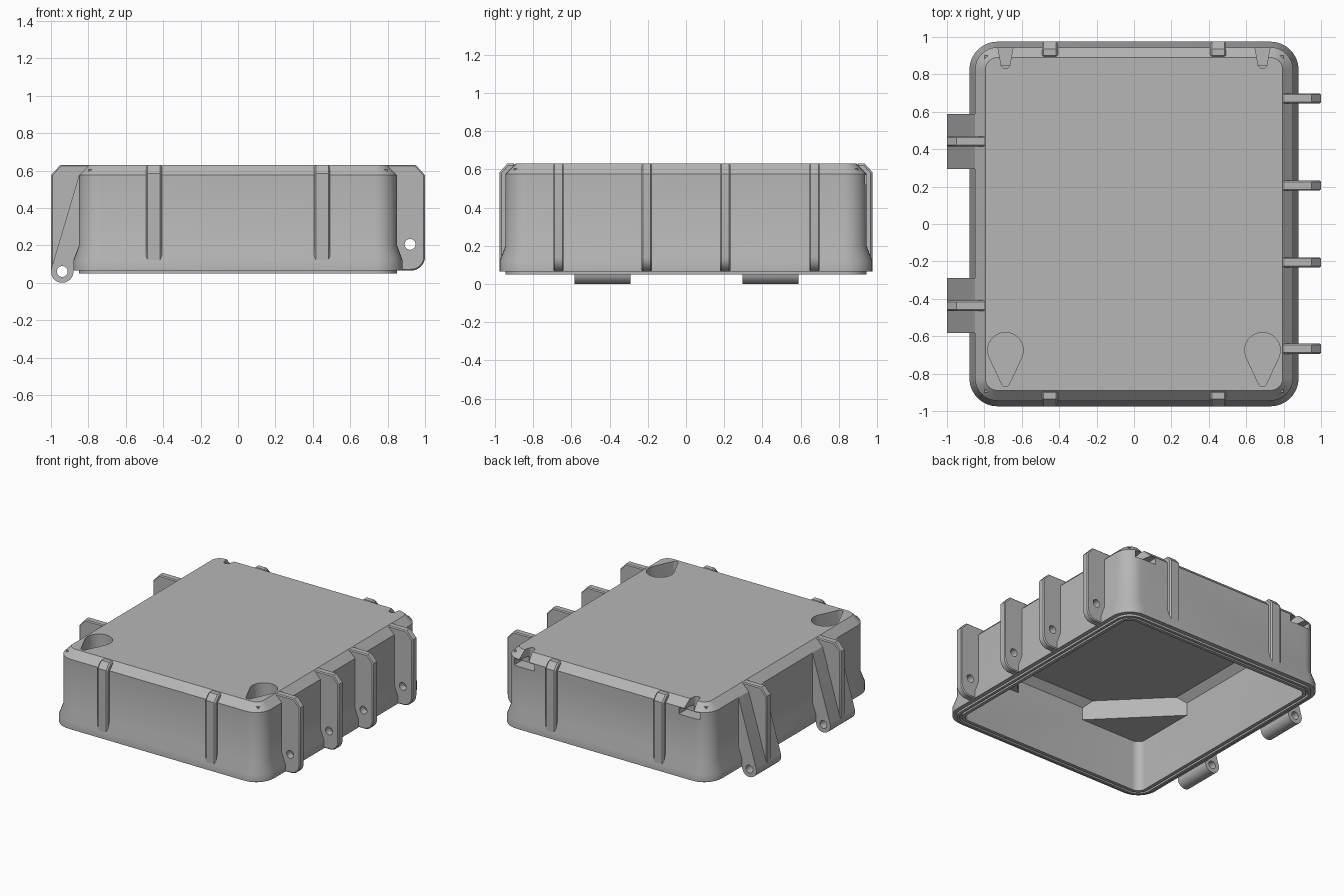
import bpy, bmesh
from math import sin, cos, radians

cube = bpy.data.objects.get("Cube")
if cube:
    bpy.data.objects.remove(cube, do_unlink=True)

grey = bpy.data.materials.new("Plastic grey")
grey.use_nodes = True
colour = (0.47, 0.47, 0.47, 1)
grey.diffuse_color = colour
grey.node_tree.nodes["Principled BSDF"].inputs["Base Color"].default_value = colour


def activate(ob):
    bpy.ops.object.select_all(action="DESELECT")
    ob.select_set(True)
    bpy.context.view_layer.objects.active = ob


def loft(name, rings):
    """Skin a stack of matching closed loops and cap both ends."""
    bm = bmesh.new()
    loops = [[bm.verts.new(p) for p in ring] for ring in rings]
    for a, b in zip(loops, loops[1:]):
        for i in range(len(a)):
            j = (i + 1) % len(a)
            bm.faces.new((a[i], a[j], b[j], b[i]))
    bm.faces.new(loops[0])
    bm.faces.new(loops[-1])
    bmesh.ops.recalc_face_normals(bm, faces=bm.faces)
    me = bpy.data.meshes.new(name)
    bm.to_mesh(me)
    bm.free()
    me.materials.append(grey)
    ob = bpy.data.objects.new(name, me)
    bpy.context.collection.objects.link(ob)
    return ob


def prism(name, points, axis, lo, hi):
    """Extrude a 2D profile along one axis."""
    place = {"x": lambda p, t: (t, *p),
             "y": lambda p, t: (p[0], t, p[1]),
             "z": lambda p, t: (*p, t)}[axis]
    return loft(name, [[place(p, t) for p in points] for t in (lo, hi)])


def arc(cx, cy, r, start, end, n=12):
    angles = [radians(start + (end - start) * i / n) for i in range(n + 1)]
    return [(cx + r * cos(a), cy + r * sin(a)) for a in angles]


def boolean(ob, tool, operation="DIFFERENCE"):
    mod = ob.modifiers.new("Boolean", "BOOLEAN")
    mod.operation = operation
    mod.solver = "EXACT"
    mod.object = tool
    activate(ob)
    bpy.ops.object.modifier_apply(modifier=mod.name)
    bpy.data.objects.remove(tool, do_unlink=True)


def soften(ob, width):
    mod = ob.modifiers.new("Bevel", "BEVEL")
    mod.width = width
    mod.segments = 1
    mod.limit_method = "ANGLE"
    mod.angle_limit = radians(60)
    activate(ob)
    bpy.ops.object.modifier_apply(modifier=mod.name)


def smooth(ob):
    activate(ob)
    bpy.ops.object.shade_smooth_by_angle(angle=radians(30))


def rounded_loop(inset, z):
    hx, hy, r = 0.85 - inset, 0.945 - inset, max(0.12 - inset, 0.04)
    loop = []
    for k, (sx, sy) in enumerate([(1, 1), (-1, 1), (-1, -1), (1, -1)]):
        loop += arc(sx * (hx - r), sy * (hy - r), r, 90 * k, 90 * k + 90, 8)
    return [(x, y, z) for x, y in loop]


# Hollow shell: roof, chamfer, wall, flared skirt, grooved rim, cavity
shell = loft("case_shell", [rounded_loop(d, z) for d, z in [
    (0.055, 0.63), (0, 0.575), (0, 0.2), (-0.03, 0.12), (-0.03, 0.065),
    (0, 0.065), (0, 0.05), (0.02, 0.05), (0.02, 0.07), (0.035, 0.07),
    (0.035, 0.05), (0.06, 0.05), (0.06, 0.53), (0.11, 0.58)]])

# Corner bosses inside the roof, which hold the mounting pockets
for sx in (-1, 1):
    for sy in (-1, 1):
        tri = [(sx * 0.8, sy * 0.9), (sx * 0.27, sy * 0.9), (sx * 0.8, sy * 0.37)]
        boolean(shell, prism("boss", tri, "z", 0.435, 0.605), "UNION")

# Mounting pockets: teardrops at the front, T slots at the back
for sx in (-1, 1):
    cx = sx * 0.687
    drop = arc(cx, -0.675, 0.095, -20, 200, 20) + arc(cx, -0.848, 0.022, 200, 340, 6)
    boolean(shell, prism("drop_cutter", drop, "z", 0.49, 0.7))
    slot = arc(cx, 0.855, 0.024, 190, 350, 8) + [(cx + 0.05, 1.0), (cx - 0.05, 1.0)]
    boolean(shell, prism("slot_cutter", slot, "z", 0.53, 0.7))
    wide = [(cx - 0.085, 0.85), (cx + 0.085, 0.85), (cx + 0.085, 1.0), (cx - 0.085, 1.0)]
    boolean(shell, prism("pocket_cutter", wide, "z", 0.52, 0.57))
smooth(shell)

# Ribs on the front and back walls
for sy, side in ((-1, "front"), (1, "back")):
    outline = [(0.89, 0.63), (0.935, 0.63), (0.975, 0.585),
               (0.975, 0.11), (0.92, 0.11), (0.92, 0.55)]
    for x in (-0.45, 0.45):
        rib = prism(side + "_rib", [(sy * y, z) for y, z in outline],
                    "x", x - 0.043, x + 0.043)
        soften(rib, 0.01)

# Latch ears with pin holes
ear_profile = ([(0.79, 0.63), (0.95, 0.63), (1.0, 0.575)]
               + arc(0.925, 0.14, 0.075, 0, -90, 8)
               + [(0.83, 0.065), (0.83, 0.5)])
for y in (-0.667, -0.205, 0.205, 0.672):
    ear = prism("latch_ear", ear_profile, "y", y - 0.027, y + 0.027)
    soften(ear, 0.007)
    pin = arc(0.92, 0.205, 0.029, 0, 345, 23)
    boolean(ear, prism("pin_cutter", pin, "y", y - 0.1, y + 0.1))
    smooth(ear)

# Hinges: a wide sloping knuckle block with a thin fin through its middle
foot = [(-0.88, 0.11), (-0.83, 0.11), (-0.83, 0.5)]
knuckle_profile = [(-0.85, 0.575)] + arc(-0.94, 0.06, 0.06, 164, 360, 20) + foot
fin_profile = ([(-0.79, 0.63), (-0.95, 0.63), (-1.0, 0.575)]
               + arc(-0.94, 0.06, 0.06, 180, 360, 20) + foot)
for y in (-0.437, 0.442):
    knuckle = prism("hinge_knuckle", knuckle_profile, "y", y - 0.147, y + 0.147)
    fin = prism("hinge_fin", fin_profile, "y", y - 0.027, y + 0.027)
    soften(fin, 0.007)
    for part in (knuckle, fin):
        pin = arc(-0.94, 0.06, 0.029, 0, 345, 23)
        boolean(part, prism("pin_cutter", pin, "y", y - 0.3, y + 0.3))
        smooth(part)
